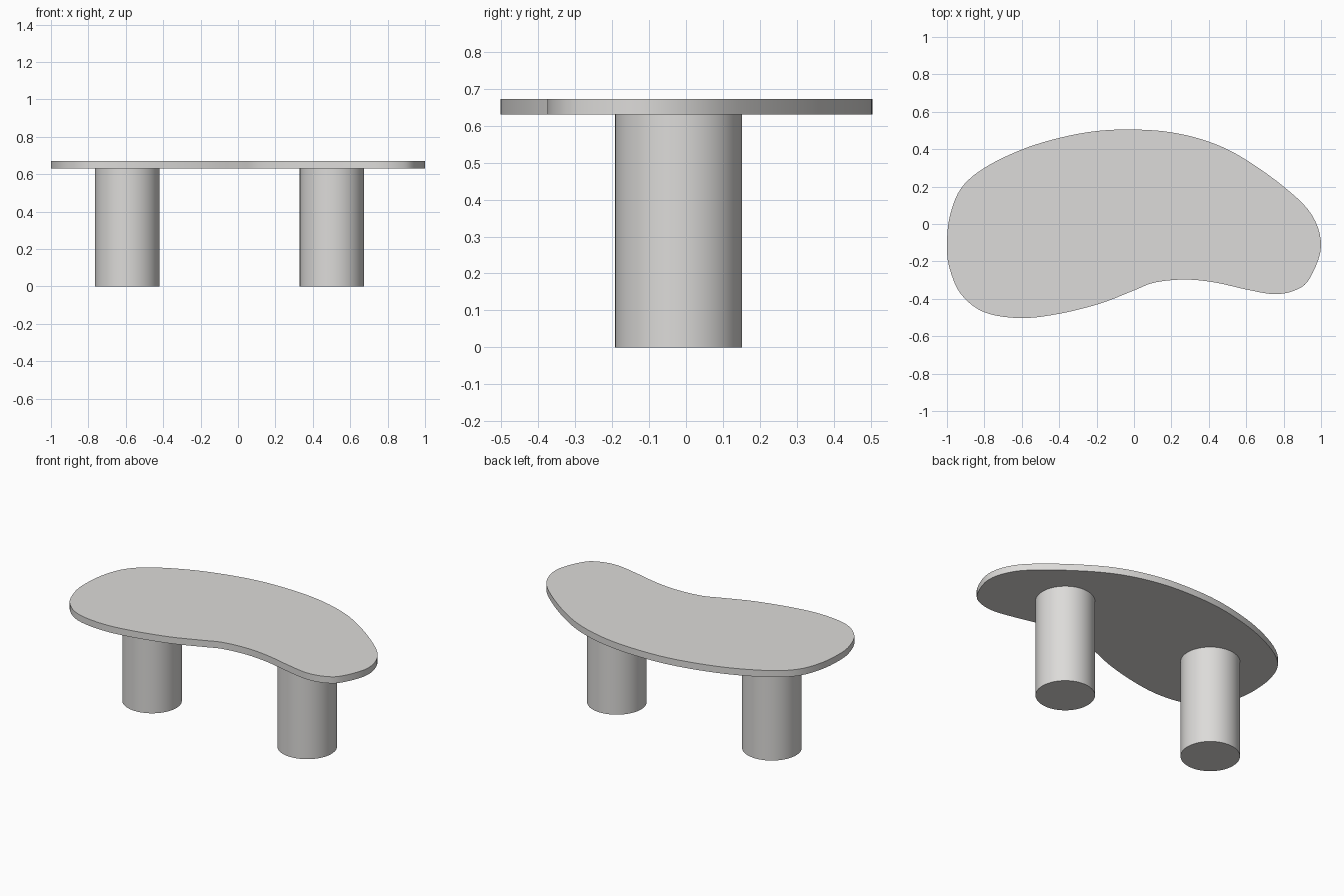
import bpy, bmesh
from mathutils import Vector

if "Cube" in bpy.data.objects:
    bpy.data.objects.remove(bpy.data.objects["Cube"])

grey = bpy.data.materials.new("warm_grey")
grey.diffuse_color = (0.72, 0.71, 0.695, 1)
grey.use_nodes = True
grey.node_tree.nodes["Principled BSDF"].inputs["Base Color"].default_value = grey.diffuse_color

# Outline of the kidney-shaped top, clockwise from the back middle
OUTLINE = [(0, .505), (.2, .49), (.4, .44), (.58, .355), (.8, .2), (.95, .05), (1, -.12),
           (.94, -.29), (.865, -.353), (.75, -.375), (.6, -.35), (.43, -.312), (.27, -.297),
           (.11, -.313), (0, -.355), (-.18, -.425), (-.4, -.48), (-.605, -.503), (-.8, -.472),
           (-.925, -.375), (-.985, -.24), (-1, -.12), (-.985, .04), (-.925, .19), (-.8, .3),
           (-.6, .398), (-.4, .46), (-.2, .497)]
Z_UNDER, Z_TOP = 0.63, 0.672


def smooth_loop(points, steps=5):
    """Closed Catmull-Rom curve through the points."""
    pts = [Vector(p) for p in points]
    n, out = len(pts), []
    for i in range(n):
        a, b, c, d = (pts[(i + k) % n] for k in (-1, 0, 1, 2))
        for s in range(steps):
            t = s / steps
            out.append(0.5 * (2 * b + (c - a) * t + (2 * a - 5 * b + 4 * c - d) * t ** 2
                              + (3 * b - a - 3 * c + d) * t ** 3))
    return out


def finish(obj):
    obj.data.materials.append(grey)
    bpy.ops.object.select_all(action='DESELECT')
    obj.select_set(True)
    bpy.context.view_layer.objects.active = obj
    bpy.ops.object.shade_smooth_by_angle(angle=0.6)


# Tabletop: extruded outline
bm = bmesh.new()
face = bm.faces.new([bm.verts.new((p.x, p.y, Z_UNDER)) for p in smooth_loop(OUTLINE)])
new = bmesh.ops.extrude_face_region(bm, geom=[face])["geom"]
bmesh.ops.translate(bm, vec=(0, 0, Z_TOP - Z_UNDER),
                    verts=[v for v in new if isinstance(v, bmesh.types.BMVert)])
bmesh.ops.recalc_face_normals(bm, faces=bm.faces)
mesh = bpy.data.meshes.new("tabletop")
bm.to_mesh(mesh)
bm.free()
top = bpy.data.objects.new("tabletop", mesh)
bpy.context.collection.objects.link(top)
finish(top)

# Two round pedestal legs
for name, x in (("left_leg", -0.592), ("right_leg", 0.502)):
    bpy.ops.mesh.primitive_cylinder_add(vertices=64, radius=0.172, depth=Z_UNDER,
                                        location=(x, -0.02, Z_UNDER / 2))
    leg = bpy.context.object
    leg.name = name
    finish(leg)
